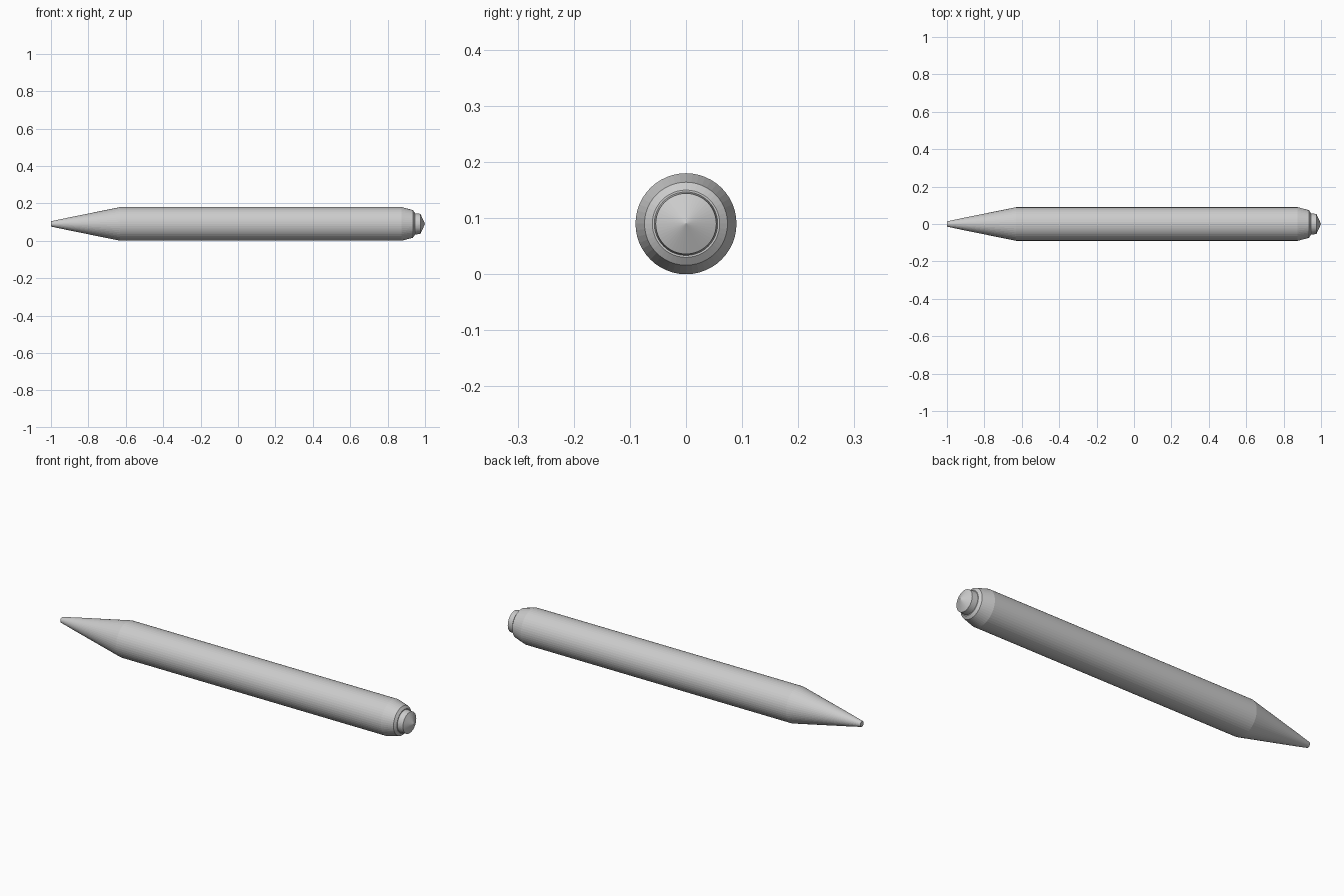
import bpy, bmesh
from math import cos, sin, tau

cube = bpy.data.objects.get("Cube")
if cube:
    bpy.data.objects.remove(cube)

SIDES = 48
AXIS_HEIGHT = 0.09

grey = bpy.data.materials.new("light grey")
grey.use_nodes = True
colour = (0.6, 0.6, 0.6, 1)
grey.diffuse_color = colour
grey.node_tree.nodes["Principled BSDF"].inputs["Base Color"].default_value = colour


def turned_part(name, profile):
    """Turn (x, radius) points about the long axis; radius 0 makes a point."""
    bm = bmesh.new()
    rings = []
    for x, r in profile:
        count = SIDES if r else 1
        rings.append([bm.verts.new((x, r * cos(tau * i / SIDES), r * sin(tau * i / SIDES)))
                      for i in range(count)])
    for a, b in zip(rings, rings[1:]):
        for i in range(SIDES):
            j = (i + 1) % SIDES
            corners = [a[i % len(a)], a[j % len(a)], b[j % len(b)], b[i % len(b)]]
            bm.faces.new(list(dict.fromkeys(corners)))
    bmesh.ops.recalc_face_normals(bm, faces=bm.faces)
    mesh = bpy.data.meshes.new(name)
    bm.to_mesh(mesh)
    bm.free()
    mesh.materials.append(grey)
    obj = bpy.data.objects.new(name, mesh)
    obj.location.z = AXIS_HEIGHT
    bpy.context.collection.objects.link(obj)


# Writing point and tapered nose
turned_part("writing_tip", [(-1, 0), (-1, 0.014), (-0.92, 0.031), (-0.92, 0)])
turned_part("tapered_nose", [(-0.92, 0), (-0.92, 0.031), (-0.63, 0.09), (-0.63, 0)])
# Long barrel
turned_part("barrel", [(-0.63, 0), (-0.63, 0.09), (0.875, 0.09), (0.875, 0)])
# Stepped collar and end button
turned_part("collar", [(0.875, 0), (0.875, 0.09), (0.935, 0.074), (0.945, 0.06), (0.945, 0)])
turned_part("end_button", [(0.94, 0), (0.94, 0.057), (0.975, 0.054), (1, 0)])
